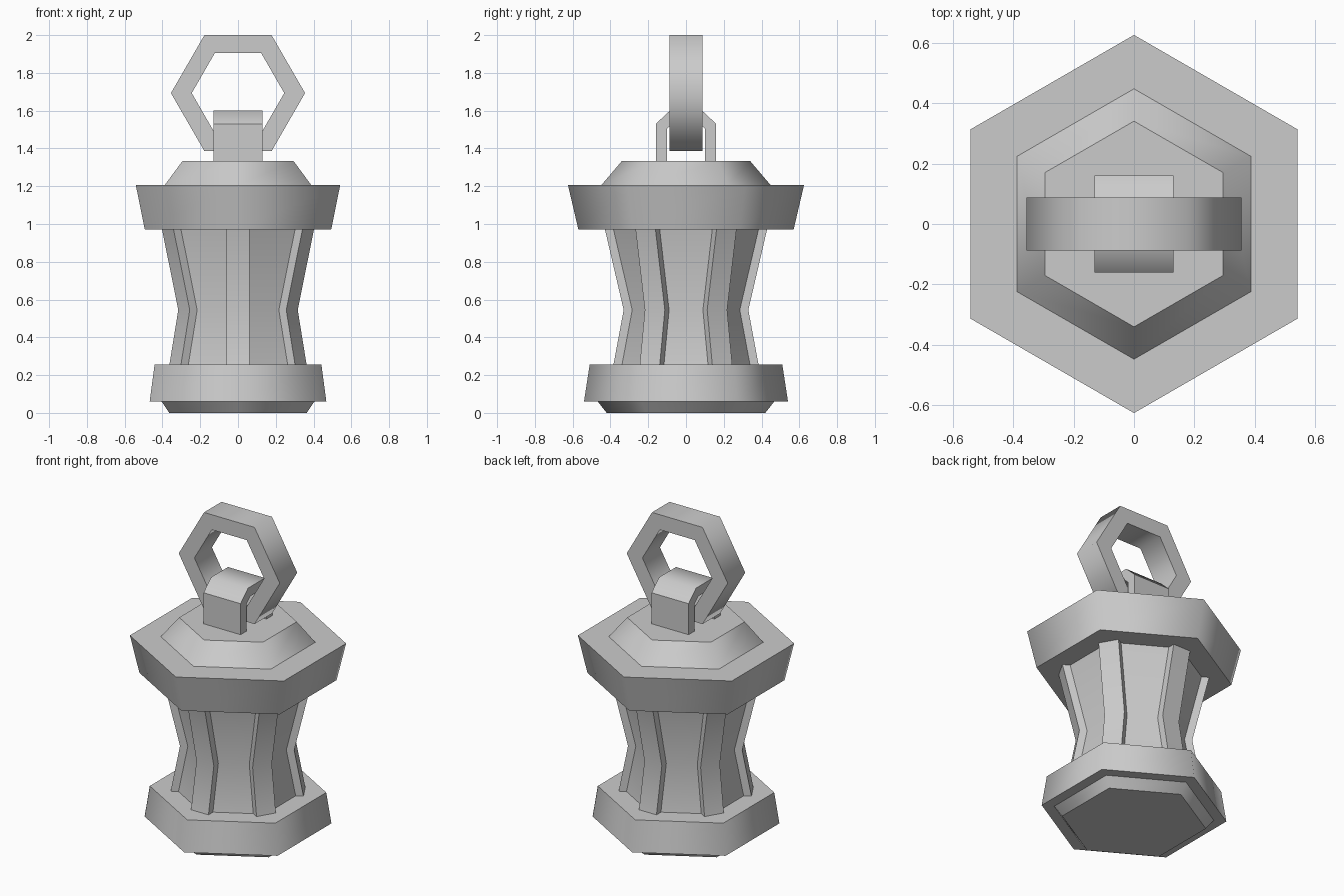
import bpy, bmesh, math
from mathutils import Matrix

if "Cube" in bpy.data.objects:
    bpy.data.objects.remove(bpy.data.objects["Cube"])


def finish(bm, name, sharp):
    bmesh.ops.recalc_face_normals(bm, faces=bm.faces)
    for f in bm.faces:
        f.smooth = True
    for e in bm.edges:
        e.smooth = not sharp(e)
    me = bpy.data.meshes.new(name)
    bm.to_mesh(me)
    bm.free()
    ob = bpy.data.objects.new(name, me)
    bpy.context.collection.objects.link(ob)
    return ob


def steep(e):
    return e.calc_face_angle(0) > math.radians(46)


def level(e):
    return abs(e.verts[0].co.z - e.verts[1].co.z) < 1e-5


def hex_loft(name, profile, sharp=level, phase=math.pi / 2, closed=False):
    """Stack hexagons of (circumradius, z); cap the ends or close into a ring."""
    bm = bmesh.new()
    loops = [[bm.verts.new((r * math.cos(phase + k * math.pi / 3),
                            r * math.sin(phase + k * math.pi / 3), z))
              for k in range(6)] for r, z in profile]
    pairs = list(zip(loops, loops[1:]))
    if closed:
        pairs.append((loops[-1], loops[0]))
    else:
        bm.faces.new(loops[0])
        bm.faces.new(loops[-1])
    for a, b in pairs:
        for k in range(6):
            n = (k + 1) % 6
            bm.faces.new((a[k], a[n], b[n], b[k]))
    return finish(bm, name, sharp)


def strip(name, outer, inner, width, matrix=Matrix()):
    """Solid band between two (y, z) paths, extruded along x."""
    bm = bmesh.new()
    rows = [[bm.verts.new((x, y, z)) for x, (y, z) in
             ((-width, o), (width, o), (width, i), (-width, i))]
            for o, i in zip(outer, inner)]
    bm.faces.new(rows[0])
    bm.faces.new(rows[-1])
    for a, b in zip(rows, rows[1:]):
        for k in range(4):
            n = (k + 1) % 4
            bm.faces.new((a[k], a[n], b[n], b[k]))
    bm.transform(matrix)
    return finish(bm, name, steep)


# Base with its bevelled foot
hex_loft("base", [(.42, 0), (.467, .06), (.54, .06), (.51, .255)])

# Waisted body
hex_loft("body", [(.375, .25), (.32, .545), (.42, .975)], steep)

# Flat ribs over the six body corners
outer = [(.385, .25), (.33, .545), (.43, .975)]
inner = [(r - .08, z) for r, z in outer]
for k in range(6):
    turn = Matrix.Rotation(k * math.pi / 3, 4, 'Z')
    strip(f"rib_{k + 1}", outer, inner, .061, turn)

# Wide collar and bevelled lid
hex_loft("collar", [(.57, .972), (.625, 1.207)])
hex_loft("lid", [(.447, 1.207), (.34, 1.333)])

# Loop that holds the ring
o = [(-.16, 1.33), (-.16, 1.53), (-.085, 1.6)]
i = [(-.10, 1.33), (-.10, 1.505), (-.06, 1.54)]
mirror = lambda path: path + [(-y, z) for y, z in reversed(path)]
strip("ring_holder", mirror(o), mirror(i), .13)

# Upright hexagonal ring
ring = hex_loft("ring", [(.355, -.088), (.355, .088), (.245, .088), (.245, -.088)],
                phase=0, closed=True)
ring.data.transform(Matrix.Translation((0, 0, 1.693)) @ Matrix.Rotation(math.pi / 2, 4, 'X'))
